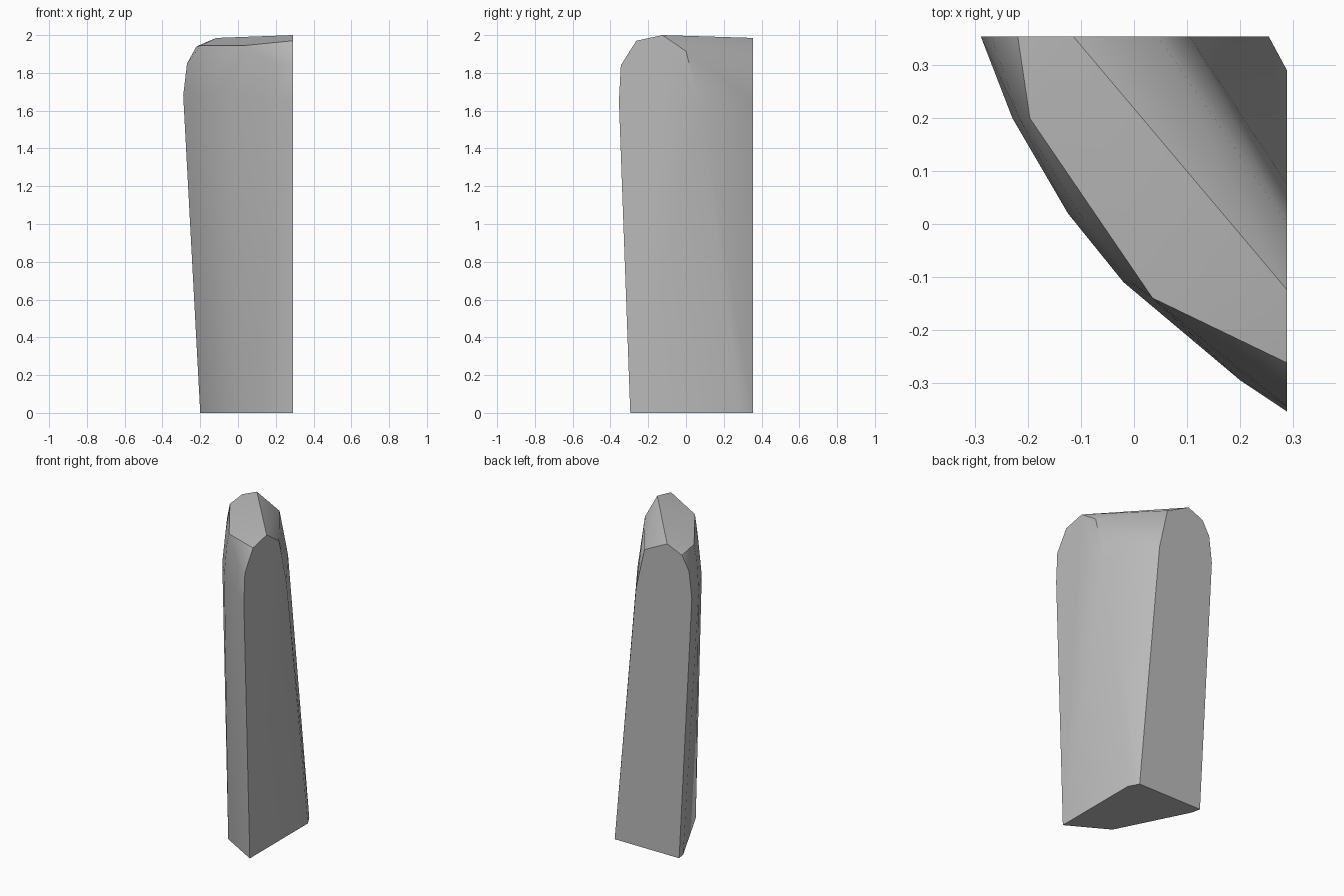
import bpy, bmesh, math

cube = bpy.data.objects.get("Cube")
if cube:
    bpy.data.objects.remove(cube, do_unlink=True)

X, Y = 0.29, 0.355  # flat cut planes on the left and back

# Back cut outline as (x, z)
back = [(-0.2, 0), (-0.29, 1.68), (-0.27, 1.85), (-0.22, 1.94),
        (-0.115, 1.985), (0.045, 1.905), (0.105, 1.64), (0.255, 0)]
# Left cut outline as (y, z)
left = [(-0.295, 0), (-0.355, 1.65), (-0.345, 1.84), (-0.263, 1.97),
        (-0.125, 2), (0, 1.915), (0.075, 1.62), (0.29, 0)]
# Curved outer wall between the two cuts: height -> plan points
outer = {
    0: [(-0.19, 0.3), (0.036, -0.15)],
    1.66: [(-0.23, 0.2), (-0.125, 0.02), (-0.02, -0.11), (0.2, -0.295)],
    1.85: [(-0.217, 0.2), (-0.1, 0.015), (0, -0.115), (0.19, -0.27)],
    1.945: [(-0.197, 0.2), (0.035, -0.14)],
}

points = [(x, Y, z) for x, z in back] + [(X, y, z) for y, z in left]
points += [(x, y, z) for z, ring in outer.items() for x, y in ring]

# Solid curved slab wrapped around the outlines
bm = bmesh.new()
for p in points:
    bm.verts.new(p)
hull = bmesh.ops.convex_hull(bm, input=bm.verts[:])
loose = {g for g in hull["geom_interior"] + hull["geom_unused"]
         if isinstance(g, bmesh.types.BMVert) and g.is_valid}
bmesh.ops.delete(bm, geom=list(loose), context="VERTS")
bmesh.ops.dissolve_limit(bm, angle_limit=math.radians(0.5),
                         verts=bm.verts[:], edges=bm.edges[:])
bmesh.ops.recalc_face_normals(bm, faces=bm.faces[:])
mesh = bpy.data.meshes.new("curved_slab")
bm.to_mesh(mesh)
bm.free()

slab = bpy.data.objects.new("curved_slab", mesh)
bpy.context.collection.objects.link(slab)

# Plain grey material
grey = bpy.data.materials.new("stone_grey")
grey.use_nodes = True
colour = (0.5, 0.5, 0.5, 1)
grey.diffuse_color = colour
grey.node_tree.nodes["Principled BSDF"].inputs["Base Color"].default_value = colour
mesh.materials.append(grey)

# Soft curved wall with crisp cut edges
bpy.ops.object.select_all(action="DESELECT")
slab.select_set(True)
bpy.context.view_layer.objects.active = slab
bpy.ops.object.shade_smooth_by_angle(angle=math.radians(32))
